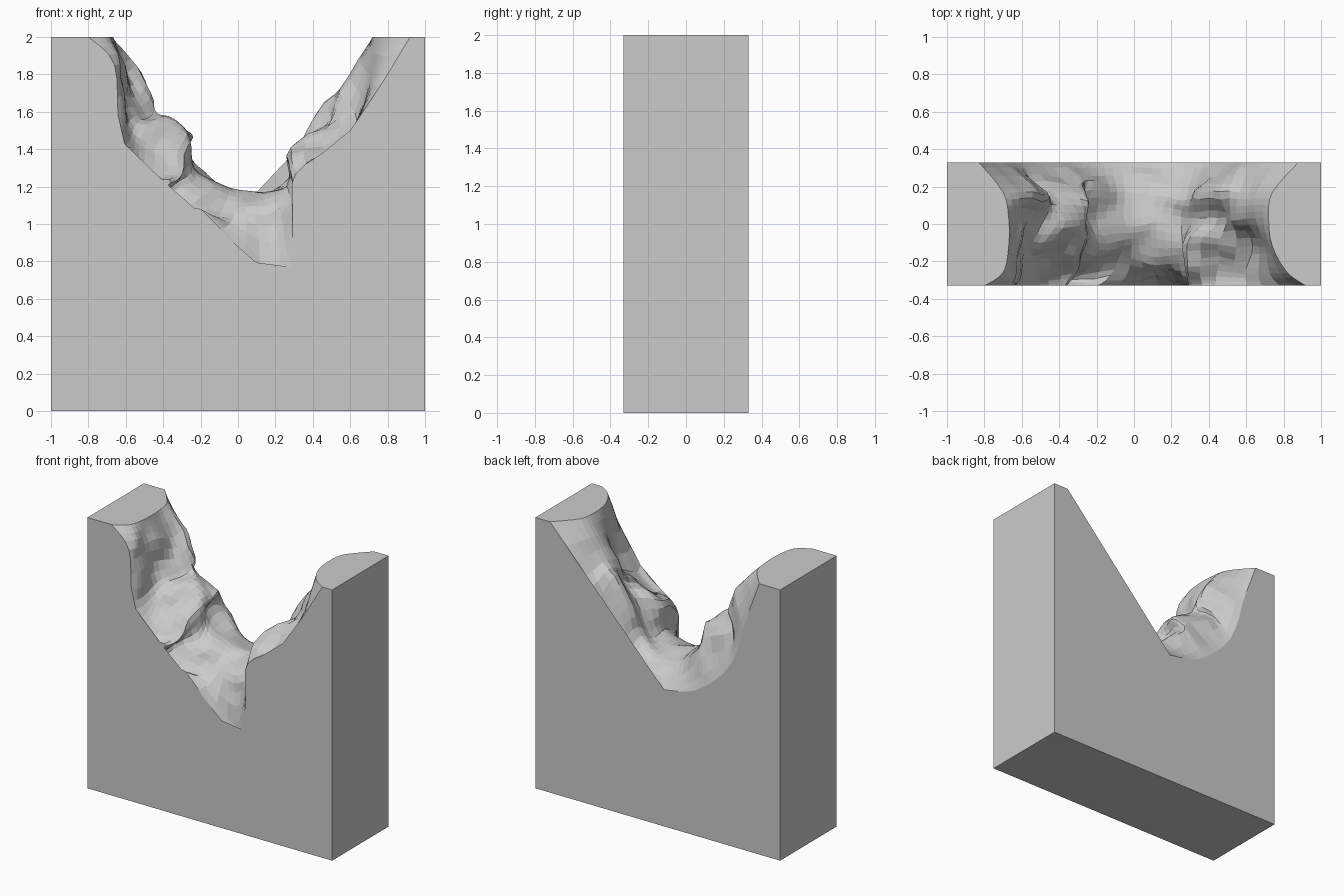
import bpy, bmesh
from mathutils import Vector, noise

if "Cube" in bpy.data.objects:
    bpy.data.objects.remove(bpy.data.objects["Cube"])

W, D, H = 1.0, 0.33, 2.0

# Break profiles (x, z), left rim to right rim, from the front face to the back face
ROW_Y = [-0.33, -0.26, -0.12, 0.03, 0.17, 0.33]
ROWS = [
    [(-.80, 2), (-.66, 1.85), (-.63, 1.50), (-.50, 1.26), (-.36, 1.22), (-.60, 1.02),
     (-.20, 1.08), (.21, .58), (.30, 1.05), (.31, 1.27), (.60, 1.50), (.92, 2)],
    [(-.70, 2), (-.62, 1.85), (-.60, 1.50), (-.50, 1.32), (-.30, 1.27), (-.42, 1.12),
     (-.10, 1.06), (.16, 1.00), (.27, 1.13), (.30, 1.33), (.60, 1.48), (.82, 2)],
    [(-.67, 2), (-.62, 1.85), (-.58, 1.55), (-.45, 1.50), (-.28, 1.40), (-.22, 1.25),
     (-.05, 1.15), (.10, 1.12), (.26, 1.20), (.31, 1.42), (.62, 1.56), (.74, 2)],
    [(-.67, 2), (-.58, 1.80), (-.50, 1.60), (-.36, 1.57), (-.25, 1.45), (-.27, 1.36),
     (-.08, 1.20), (.08, 1.16), (.24, 1.20), (.40, 1.45), (.56, 1.70), (.72, 2)],
    [(-.70, 2), (-.55, 1.85), (-.48, 1.65), (-.50, 1.57), (-.27, 1.48), (-.26, 1.35),
     (-.10, 1.18), (.08, 1.14), (.28, 1.22), (.38, 1.53), (.56, 1.74), (.74, 2)],
    [(-.83, 2), (-.72, 1.70), (-.66, 1.48), (-.57, 1.30), (-.42, 1.15), (-.28, 1.06),
     (-.12, 1.02), (.10, 1.00), (.32, 1.06), (.50, 1.25), (.62, 1.65), (.88, 2)],
]


def smooth(pts, steps):
    """Catmull-Rom resampling of a list of vectors."""
    p = [pts[0]] + pts + [pts[-1]]
    out = []
    for i in range(1, len(p) - 2):
        a, b, c, d = p[i - 1:i + 3]
        for s in range(steps):
            t = s / steps
            out.append(0.5 * (2 * b + (c - a) * t + (2 * a - 5 * b + 4 * c - d) * t * t
                              + (3 * b - a - 3 * c + d) * t ** 3))
    return out + [pts[-1]]


# Surface of the break: smooth along each profile, then across the wall thickness
profiles = [smooth([Vector((x, y, z)) for x, z in row], 4) for y, row in zip(ROW_Y, ROWS)]
columns = [smooth(list(col), 4) for col in zip(*profiles)]
grid = [list(r) for r in zip(*columns)]
n_rows, n_cols = len(grid), len(grid[0])

bm = bmesh.new()
vs = []
for j, row in enumerate(grid):
    line = []
    for i, p in enumerate(row):
        p = p.copy()
        # chipped-stone roughness, fading out at the rims
        fade = min(1, i / 4, (n_cols - 1 - i) / 4) * min(1, j / 3, (n_rows - 1 - j) / 3)
        p += noise.noise_vector(p * 6) * 0.035 * fade
        p.y = max(-D, min(D, p.y))
        p.z = H if i in (0, n_cols - 1) else min(p.z, H)
        if j in (0, n_rows - 1):
            p.y = -D if j == 0 else D
        line.append(bm.verts.new(p))
    vs.append(line)
for j in range(n_rows - 1):
    for i in range(n_cols - 1):
        bm.faces.new((vs[j][i], vs[j][i + 1], vs[j + 1][i + 1], vs[j + 1][i]))

# Block around the break: corners, faces, ends, top pads and underside
corner = {(x, y, z): bm.verts.new((x * W, y * D, z * H))
          for x in (-1, 1) for y in (-1, 1) for z in (0, 1)}
for y, row in ((-1, vs[0]), (1, vs[-1])):
    bm.faces.new([corner[-1, y, 0], corner[-1, y, 1]] + row + [corner[1, y, 1], corner[1, y, 0]])
for x, i in ((-1, 0), (1, -1)):
    bm.faces.new([corner[x, -1, 0], corner[x, 1, 0], corner[x, 1, 1], corner[x, -1, 1]])
    bm.faces.new([corner[x, -1, 1]] + [r[i] for r in vs] + [corner[x, 1, 1]])
bm.faces.new([corner[-1, -1, 0], corner[1, -1, 0], corner[1, 1, 0], corner[-1, 1, 0]])
bmesh.ops.triangulate(bm, faces=[f for f in bm.faces if len(f.verts) > 4])
bmesh.ops.recalc_face_normals(bm, faces=bm.faces)

mesh = bpy.data.meshes.new("broken_wall")
bm.to_mesh(mesh)
bm.free()
wall = bpy.data.objects.new("broken_wall", mesh)
bpy.context.collection.objects.link(wall)
